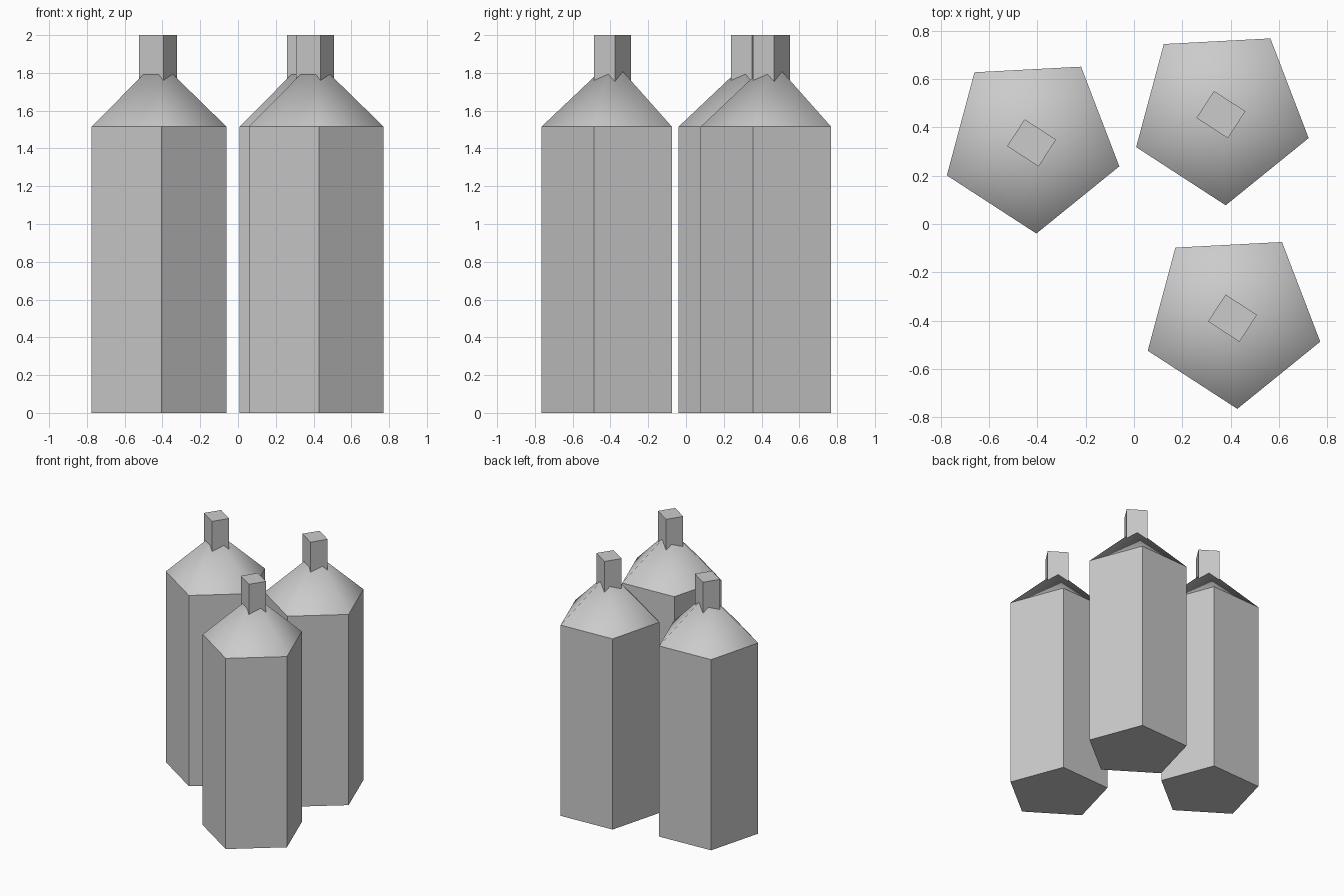
import bpy
import math
from mathutils import Matrix

if "Cube" in bpy.data.objects:
    bpy.data.objects.remove(bpy.data.objects["Cube"])

GREY = (0.6, 0.6, 0.6, 1.0)
mat = bpy.data.materials.new("plain grey")
mat.use_nodes = True
mat.diffuse_color = GREY
mat.node_tree.nodes["Principled BSDF"].inputs["Base Color"].default_value = GREY

RADIUS = 0.376
SHOULDER_Z, APEX_Z, TOP_Z = 1.515, 1.87, 2.0
SIDES = 5
TURN = math.radians(-87)       # direction of the front corner
NECK_TURN = math.radians(-33)  # neck lies parallel to one side


def ring(z):
    return [(RADIUS * math.cos(TURN + i * math.tau / SIDES),
             RADIUS * math.sin(TURN + i * math.tau / SIDES), z) for i in range(SIDES)]


def add_part(name, verts, faces, place, smooth=False):
    mesh = bpy.data.meshes.new(name)
    mesh.from_pydata(verts, [], faces)
    mesh.materials.append(mat)
    mesh.polygons.foreach_set("use_smooth", [smooth] * len(mesh.polygons))
    obj = bpy.data.objects.new(name, mesh)
    obj.location = place
    bpy.context.collection.objects.link(obj)


def prism_faces(n):
    sides = [(i, (i + 1) % n, n + (i + 1) % n, n + i) for i in range(n)]
    return sides + [tuple(reversed(range(n)))]


def bottle(label, x, y):
    place = (x, y, 0)
    # five-sided body, closed at the bottom
    add_part(label + "_body", ring(0) + ring(SHOULDER_Z), prism_faces(SIDES), place)
    # smooth-shaded pointed shoulder
    cone = [(i, (i + 1) % SIDES, SIDES) for i in range(SIDES)]
    add_part(label + "_shoulder", ring(SHOULDER_Z) + [(0, 0, APEX_Z)], cone, place, True)
    # rectangular neck
    rot = Matrix.Rotation(NECK_TURN, 3, 'Z')
    w, d = 0.0775, 0.0665
    corners = [(-w, -d), (w, -d), (w, d), (-w, d)]
    verts = [rot @ Matrix.Translation((a, b, z)).translation
             for z in (1.7, TOP_Z) for a, b in corners]
    add_part(label + "_neck", verts, prism_faces(4) + [(4, 5, 6, 7)], place)


bottle("right_bottle", -0.424, 0.336)
bottle("back_bottle", 0.360, 0.453)
bottle("front_bottle", 0.408, -0.390)
